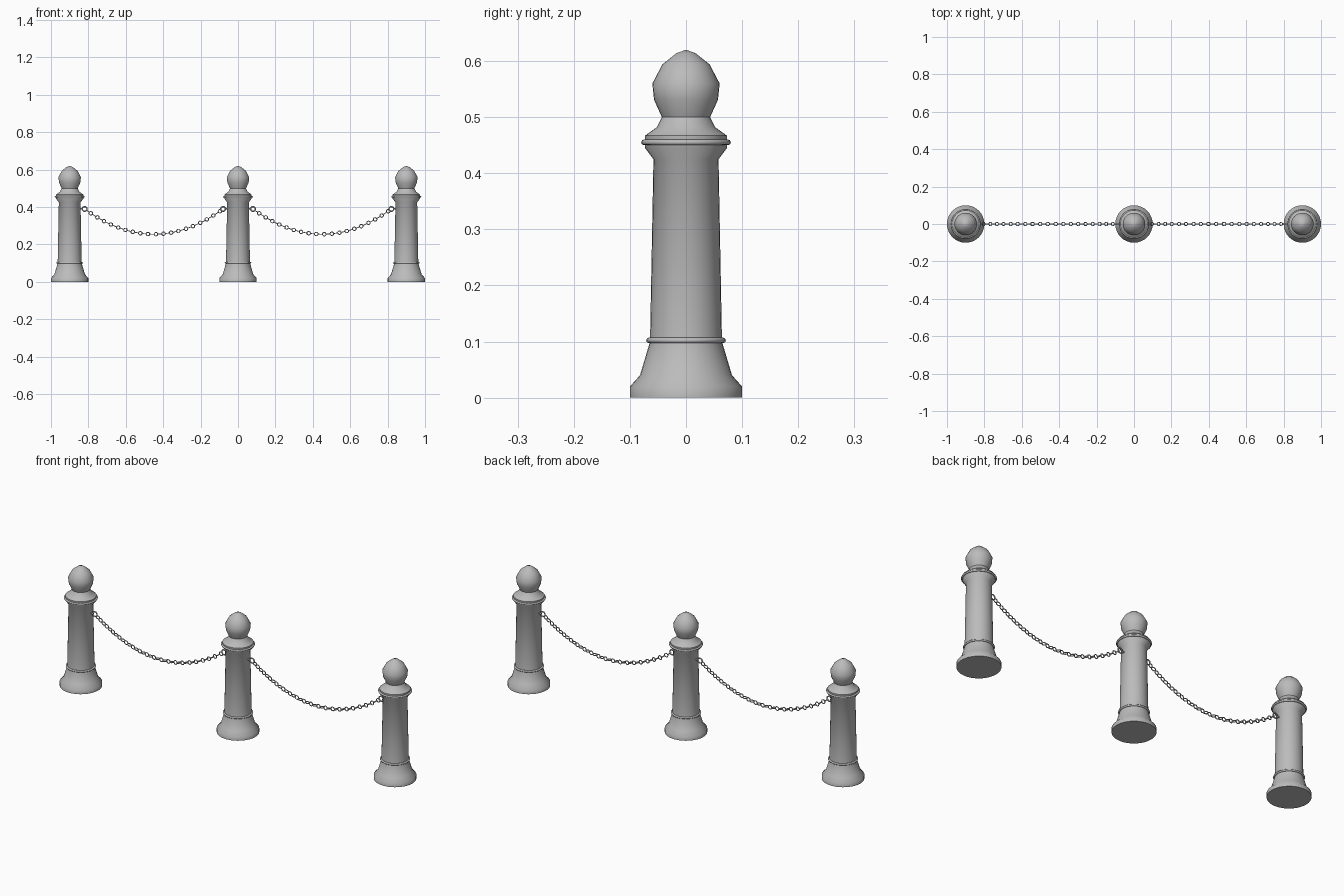
import bpy, bmesh, math
from mathutils import Matrix, Vector

if "Cube" in bpy.data.objects:
    bpy.data.objects.remove(bpy.data.objects["Cube"])

grey = bpy.data.materials.new("stone grey")
grey.diffuse_color = (0.5, 0.5, 0.5, 1)
grey.use_nodes = True
grey.node_tree.nodes["Principled BSDF"].inputs["Base Color"].default_value = grey.diffuse_color


def finish(name, bm, angle):
    bmesh.ops.recalc_face_normals(bm, faces=bm.faces)
    me = bpy.data.meshes.new(name)
    bm.to_mesh(me)
    bm.free()
    me.materials.append(grey)
    ob = bpy.data.objects.new(name, me)
    bpy.context.collection.objects.link(ob)
    bpy.ops.object.select_all(action='DESELECT')
    ob.select_set(True)
    bpy.context.view_layer.objects.active = ob
    bpy.ops.object.shade_smooth_by_angle(angle=math.radians(angle))
    return ob


def lathe(bm, profile, steps=32):
    vs = [bm.verts.new((r, 0, z)) for r, z in profile]
    es = [bm.edges.new(p) for p in zip(vs, vs[1:])]
    bmesh.ops.spin(bm, geom=vs + es, cent=(0, 0, 0), axis=(0, 0, 1),
                   angle=math.tau, steps=steps, use_duplicate=False)
    bmesh.ops.remove_doubles(bm, verts=bm.verts, dist=1e-5)


def torus(bm, matrix, R, r, n, m):
    grid = [[bm.verts.new(matrix @ Vector((
        (R + r * math.cos(b)) * math.cos(a), (R + r * math.cos(b)) * math.sin(a), r * math.sin(b))))
        for b in (math.tau * j / m for j in range(m))]
        for a in (math.tau * i / n for i in range(n))]
    for i in range(n):
        for j in range(m):
            k, l = (i + 1) % n, (j + 1) % m
            bm.faces.new((grid[i][j], grid[k][j], grid[k][l], grid[i][l]))


POST = [(0, 0), (0.10, 0), (0.10, 0.02), (0.082, 0.04), (0.065, 0.097), (0.064, 0.107),
        (0.058, 0.425), (0.073, 0.445), (0.073, 0.467), (0.052, 0.482), (0.043, 0.50),
        (0.057, 0.531), (0.060, 0.56), (0.042, 0.594), (0.017, 0.614), (0, 0.62)]

# turned posts with two raised bands
for label, x in (("left", -0.9), ("middle", 0), ("right", 0.9)):
    bm = bmesh.new()
    lathe(bm, POST)
    finish(label + "_post", bm, 50).location.x = x
    bm = bmesh.new()
    torus(bm, Matrix.Translation((0, 0, 0.102)), 0.066, 0.005, 32, 8)
    torus(bm, Matrix.Translation((0, 0, 0.455)), 0.075, 0.005, 32, 8)
    finish(label + "_post_bands", bm, 60).location.x = x

# sagging chains: links alternate upright and flat along a parabola
HALF, TOP, SAG, COUNT = 0.37, 0.39, 0.135, 39
UPRIGHT = Matrix.Rotation(math.pi / 2, 4, 'X')
for label, cx in (("left", -0.45), ("right", 0.45)):
    pts = [(HALF * (2 * i / 400 - 1)) for i in range(401)]
    height = lambda t: TOP - SAG * (1 - (t / HALF) ** 2)
    dist = [0]
    for a, b in zip(pts, pts[1:]):
        dist.append(dist[-1] + math.hypot(b - a, height(b) - height(a)))
    bm = bmesh.new()
    for i in range(1, COUNT):
        d = dist[-1] * i / COUNT
        t = pts[min(range(401), key=lambda k: abs(dist[k] - d))]
        slope = math.atan(2 * SAG * t / HALF ** 2)
        m = Matrix.Translation((cx + t, 0, height(t))) @ Matrix.Rotation(-slope, 4, 'Y')
        torus(bm, m @ UPRIGHT if i % 2 == 0 else m, 0.0095, 0.0025, 12, 6)
    finish(label + "_chain", bm, 60)
    # eyelets fixed to the posts
    bm = bmesh.new()
    for s in (-1, 1):
        torus(bm, Matrix.Translation((cx + s * HALF, 0, TOP)) @ UPRIGHT, 0.0125, 0.0035, 16, 6)
        bmesh.ops.create_cone(bm, cap_ends=True, segments=8, radius1=0.004, radius2=0.004, depth=0.02,
                              matrix=Matrix.Translation((cx + s * 0.388, 0, TOP)) @ Matrix.Rotation(math.pi / 2, 4, 'Y'))
    finish(label + "_chain_eyelets", bm, 60)
